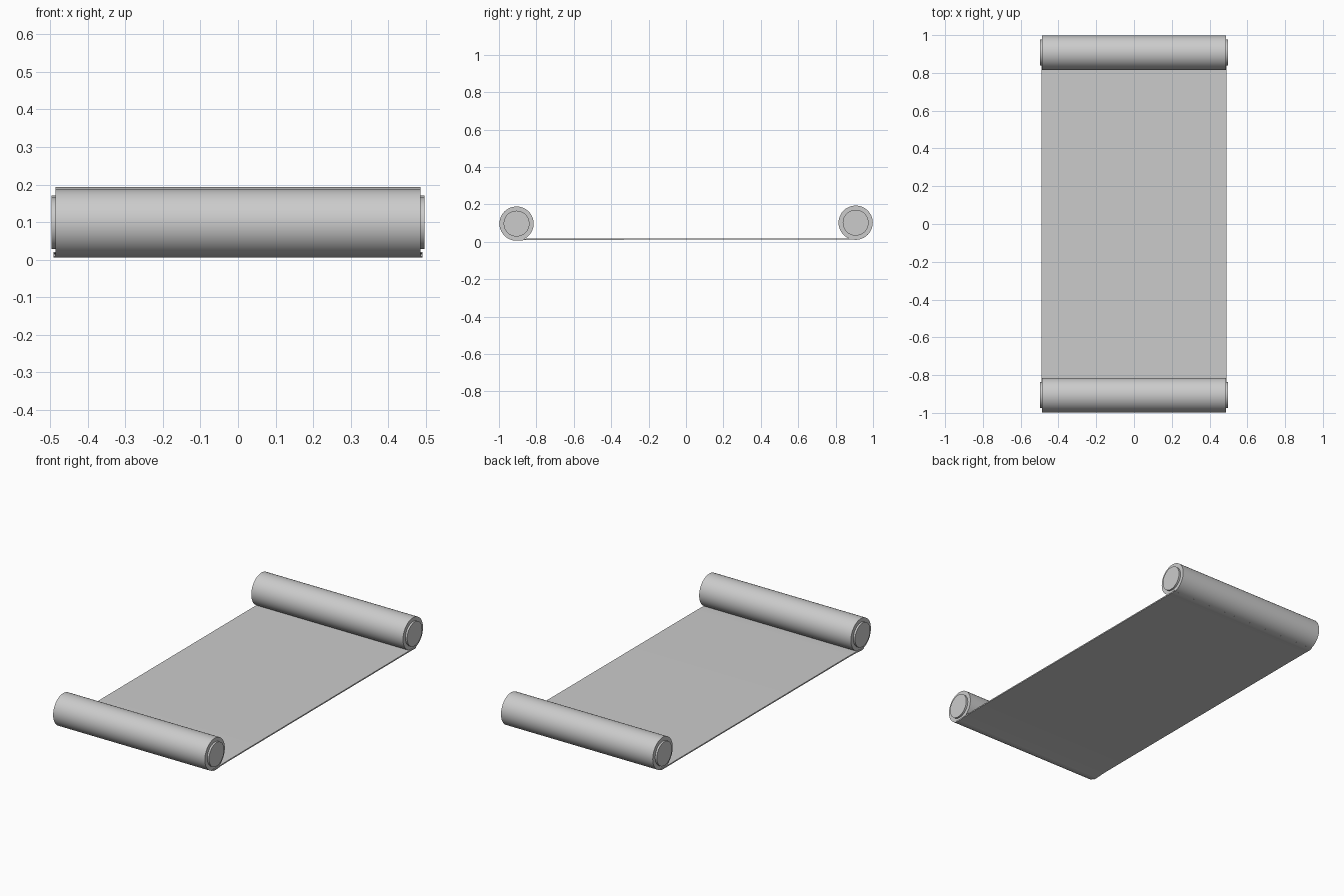
import bpy, bmesh, math

default = bpy.data.objects.get("Cube")
if default:
    bpy.data.objects.remove(default, do_unlink=True)

grey = bpy.data.materials.new("paper_grey")
grey.use_nodes = True
COLOUR = (0.6, 0.6, 0.6, 1)
grey.diffuse_color = COLOUR
grey.node_tree.nodes["Principled BSDF"].inputs["Base Color"].default_value = COLOUR


def extrude_x(name, profile, half_width):
    """Extrude a closed (y, z) outline symmetrically along x."""
    bm = bmesh.new()
    face = bm.faces.new([bm.verts.new((-half_width, y, z)) for y, z in profile])
    result = bmesh.ops.extrude_face_region(bm, geom=[face])
    moved = [v for v in result["geom"] if isinstance(v, bmesh.types.BMVert)]
    bmesh.ops.translate(bm, verts=moved, vec=(2 * half_width, 0, 0))
    bmesh.ops.recalc_face_normals(bm, faces=bm.faces)
    mesh = bpy.data.meshes.new(name)
    bm.to_mesh(mesh)
    bm.free()
    obj = bpy.data.objects.new(name, mesh)
    bpy.context.collection.objects.link(obj)
    mesh.materials.append(grey)
    bpy.ops.object.select_all(action="DESELECT")
    obj.select_set(True)
    bpy.context.view_layer.objects.active = obj
    bpy.ops.object.shade_smooth_by_angle(angle=math.radians(35))
    return obj


def circle(y, z, radius, sides=64):
    return [(y + radius * math.cos(math.tau * i / sides),
             z + radius * math.sin(math.tau * i / sides)) for i in range(sides)]


# Rolled ends, each with a narrower core showing at both sides
ROLL_RADIUS = 0.0915
ROLLS = {"front": (-0.906, 0.097), "back": (0.907, 0.102)}
for side, (y, z) in ROLLS.items():
    extrude_x(side + "_roll", circle(y, z, ROLL_RADIUS), 0.486)
    extrude_x(side + "_core", circle(y, z, 0.069), 0.497)

# Unrolled sheet: its underside runs smoothly into the bottom of both rolls
THICKNESS = 0.007
(front_y, front_z), (back_y, back_z) = ROLLS.values()


def wrap(y, z, degrees):
    a = math.radians(degrees)
    return (y + ROLL_RADIUS * math.sin(a), z - ROLL_RADIUS * math.cos(a))


under = [wrap(front_y, front_z, d) for d in (-14, -7, 0, 7)]
under += [(-0.86, 0.009), (-0.8, 0.0105), (0, 0.011), (0.8, 0.0115), (0.86, 0.0115)]
under += [wrap(back_y, back_z, d) for d in (-7, 0, 7, 14)]
upper = [(y, z + THICKNESS) for y, z in reversed(under)]
extrude_x("sheet", under + upper, 0.491)
